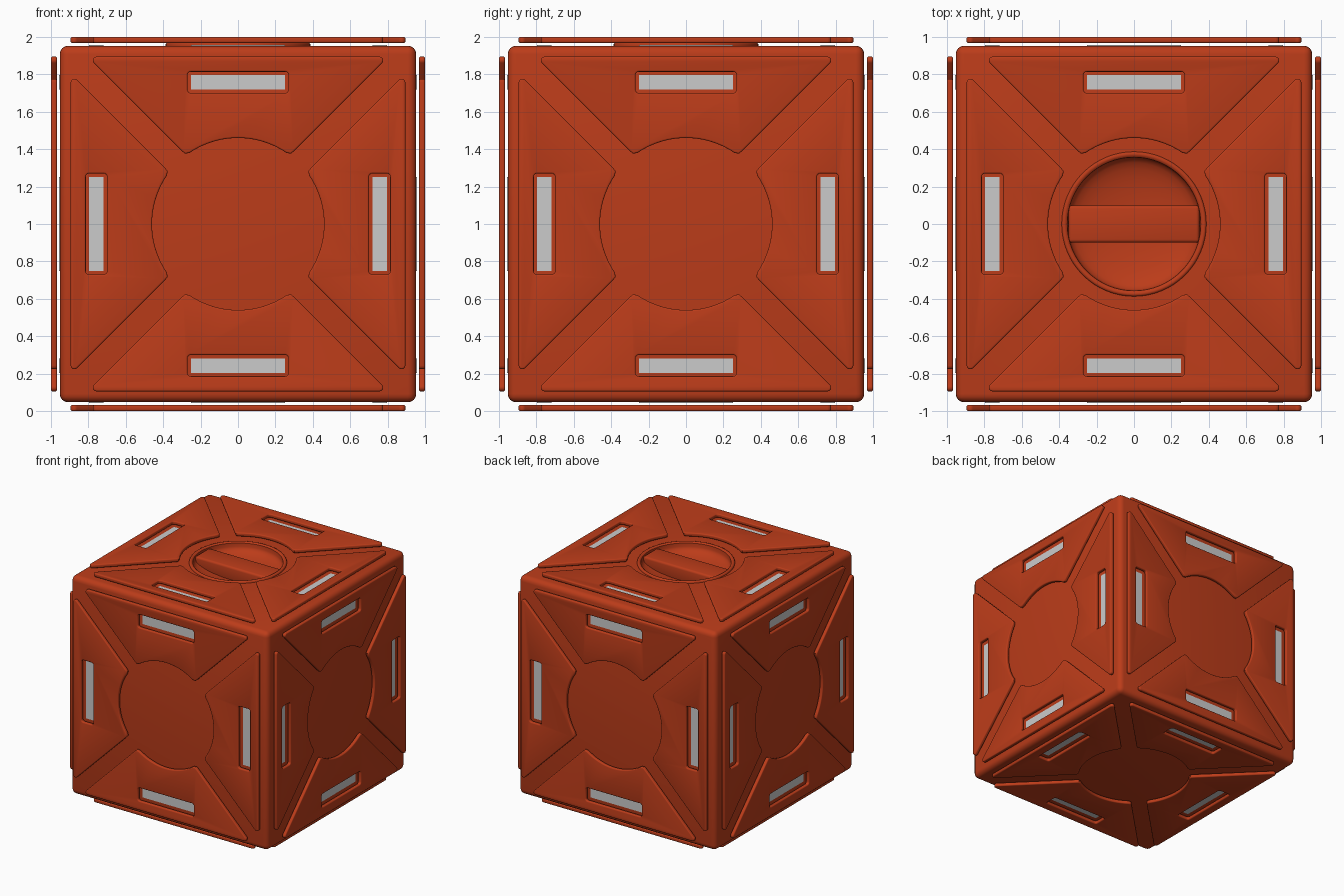
import bpy, bmesh
from math import pi, cos, sin, tan, atan2, hypot, radians
from mathutils import Matrix, Vector

if "Cube" in bpy.data.objects:
    bpy.data.objects.remove(bpy.data.objects["Cube"])

C = bpy.context.collection
orange = bpy.data.materials.new("orange_paint")
orange.diffuse_color = (0.50, 0.045, 0.01, 1)
orange.use_nodes = True
orange.node_tree.nodes["Principled BSDF"].inputs["Base Color"].default_value = orange.diffuse_color


def add(name, mesh, mat=None, mw=None, angle=None):
    ob = bpy.data.objects.new(name, mesh)
    C.objects.link(ob)
    if mat and not mesh.materials:
        mesh.materials.append(mat)
    if mw:
        ob.matrix_world = mw
    if angle:
        for o in bpy.context.selected_objects:
            o.select_set(False)
        bpy.context.view_layer.objects.active = ob
        ob.select_set(True)
        bpy.ops.object.shade_smooth_by_angle(angle=radians(angle))
    return ob


def box_mesh(name, size, center=(0, 0, 0), bevel=0, segs=3):
    bm = bmesh.new()
    bmesh.ops.create_cube(bm, size=1, matrix=Matrix.Translation(center) @ Matrix.Diagonal((*size, 1)))
    if bevel:
        bmesh.ops.bevel(bm, geom=bm.edges[:], offset=bevel, segments=segs, affect='EDGES', profile=0.5)
    me = bpy.data.meshes.new(name)
    bm.to_mesh(me)
    bm.free()
    return me


def fillet(pts, r, n=4):
    """Round every corner of a closed 2D outline."""
    out = []
    for i, p in enumerate(pts):
        p = Vector(p)
        a = (Vector(pts[i - 1]) - p).normalized()
        b = (Vector(pts[(i + 1) % len(pts)]) - p).normalized()
        half = a.angle(b) / 2
        d = r / tan(half)
        c = p + (a + b).normalized() * (r / sin(half))
        s, e = p + a * d - c, p + b * d - c
        t0 = atan2(s.y, s.x)
        dt = (atan2(e.y, e.x) - t0 + pi) % (2 * pi) - pi
        out += [(c.x + r * cos(t0 + dt * k / n), c.y + r * sin(t0 + dt * k / n)) for k in range(n + 1)]
    return out


# Panel outline: trapezoid with a concave arc around the face centre
R, GAP, OUT = 0.46, 0.09, 0.895
xi = (-GAP + (2 * R * R - GAP * GAP) ** 0.5) / 2
corners = [(OUT - GAP, OUT), (-OUT + GAP, OUT), (-xi, xi + GAP), (xi, xi + GAP)]
base = fillet(corners, 0.02)
a0, a1 = atan2(xi + GAP, -xi) - 0.05, atan2(xi + GAP, xi) + 0.05
arc = [(R * cos(a0 + (a1 - a0) * k / 20), R * sin(a0 + (a1 - a0) * k / 20)) for k in range(21)]
tip = [(-xi - 0.022, xi + GAP + 0.022), (-xi - 0.006, xi + GAP + 0.009)]
outline = base[:10] + tip + arc + [(-x, y) for x, y in reversed(tip)]
SV = 0.757
slot = fillet([(-0.27, SV - 0.057), (0.27, SV - 0.057), (0.27, SV + 0.057), (-0.27, SV + 0.057)], 0.018)


def slab_mesh(name, loops, z0, z1, bevel):
    """Bevelled plate with holes from a filled 2D curve."""
    cu = bpy.data.curves.new(name, 'CURVE')
    cu.dimensions = '2D'
    cu.fill_mode = 'BOTH'
    for lp in loops:
        sp = cu.splines.new('POLY')
        sp.points.add(len(lp) - 1)
        for p, q in zip(sp.points, lp):
            p.co = (q[0], q[1], 0, 1)
        sp.use_cyclic_u = True
    cu.extrude = (z1 - z0) / 2 - bevel
    cu.bevel_depth = bevel
    cu.bevel_resolution = 2
    cu.offset = -bevel
    ob = bpy.data.objects.new(name, cu)
    C.objects.link(ob)
    dg = bpy.context.evaluated_depsgraph_get()
    me = bpy.data.meshes.new_from_object(ob.evaluated_get(dg))
    bpy.data.objects.remove(ob)
    me.transform(Matrix.Translation((0, 0, (z0 + z1) / 2)))
    bm = bmesh.new()
    bm.from_mesh(me)
    bmesh.ops.remove_doubles(bm, verts=bm.verts, dist=1e-5)
    bmesh.ops.recalc_face_normals(bm, faces=bm.faces)
    bm.to_mesh(me)
    bm.free()
    me.materials.clear()
    return me


panel = slab_mesh("panel", [outline, slot], 0.968, 1.0, 0.009)
light = box_mesh("slot_light", (0.504, 0.078, 0.03), (0, SV, 0.943))

# Four panels and slot lights on each of the six faces
up = Matrix.Translation((0, 0, 1))
faces = {"top": Matrix(), "bottom": Matrix.Rotation(pi, 4, 'X')}
for i, n in enumerate(("front", "right", "back", "left")):
    faces[n] = Matrix.Rotation(i * pi / 2, 4, 'Z') @ Matrix.Rotation(pi / 2, 4, 'X')
for n, m in faces.items():
    for k in range(4):
        mw = up @ m @ Matrix.Rotation(k * pi / 2, 4, 'Z')
        add(f"{n}_panel_{k + 1}", panel, orange, mw, 35)
        add(f"{n}_slot_light_{k + 1}", light, None, mw)

# Rounded cube body with a well for the cap
body = add("body", box_mesh("body", (1.906,) * 3, (0, 0, 1), 0.045, 4), orange)
bm = bmesh.new()
bmesh.ops.create_cone(bm, cap_ends=True, segments=64, radius1=0.37, radius2=0.37, depth=0.5,
                      matrix=Matrix.Translation((0, 0, 2)))
cut = bpy.data.meshes.new("well_cutter")
bm.to_mesh(cut)
bm.free()
cutter = add("well_cutter", cut)
mod = body.modifiers.new("well", 'BOOLEAN')
mod.operation, mod.solver, mod.object = 'DIFFERENCE', 'EXACT', cutter
bpy.context.view_layer.update()
cut_mesh = bpy.data.meshes.new_from_object(body.evaluated_get(bpy.context.evaluated_depsgraph_get()))
bpy.data.objects.remove(body)
bpy.data.objects.remove(cutter)
add("body", cut_mesh, orange, None, 30)

# Lathed cap: raised rim and dished floor
prof = [(0.387, 1.94), (0.387, 1.96), (0.383, 1.967), (0.375, 1.97), (0.365, 1.968), (0.357, 1.96), (0.355, 1.93)]
prof += [(0.355 * cos(t * pi / 16), 1.93 - 0.09 * sin(t * pi / 16)) for t in range(1, 8)] + [(0, 1.84)]
bm = bmesh.new()
vs = [bm.verts.new((r, 0, z)) for r, z in prof]
es = [bm.edges.new(p) for p in zip(vs, vs[1:])]
bmesh.ops.spin(bm, geom=vs + es, cent=(0, 0, 0), axis=(0, 0, 1), angle=2 * pi, steps=64)
bmesh.ops.remove_doubles(bm, verts=bm.verts, dist=1e-4)
bmesh.ops.recalc_face_normals(bm, faces=bm.faces)
if sum(f.normal.z for f in bm.faces) < 0:
    bmesh.ops.reverse_faces(bm, faces=bm.faces)
cap = bpy.data.meshes.new("cap")
bm.to_mesh(cap)
bm.free()
add("cap_dish", cap, orange, None, 40)

# Grip bar across the cap
add("cap_grip", box_mesh("cap_grip", (0.70, 0.2, 0.13), (0, 0, 1.89), 0.018), orange, None, 35)
